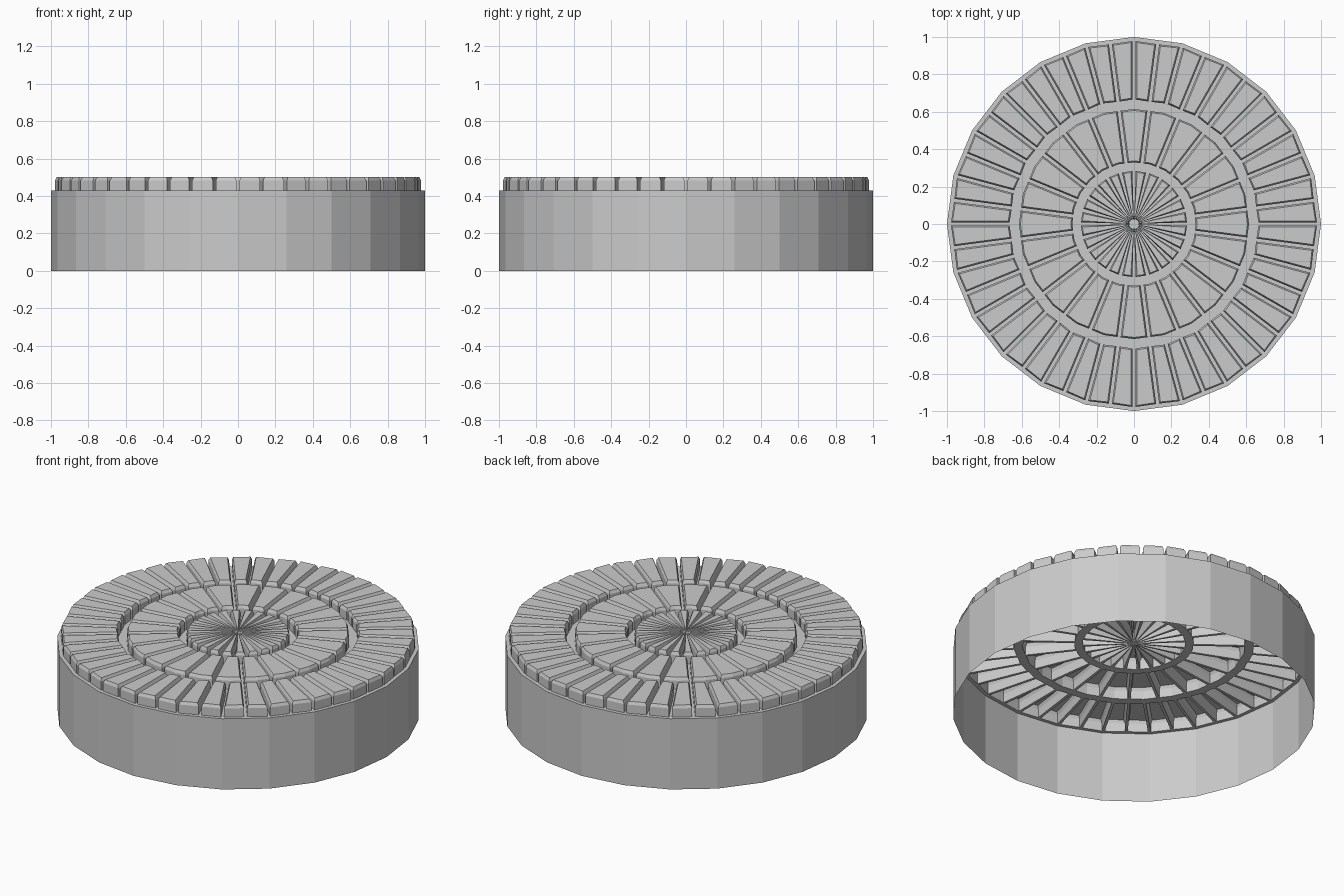
import bpy, bmesh
from math import sin, cos, pi, radians

if "Cube" in bpy.data.objects:
    bpy.data.objects.remove(bpy.data.objects["Cube"])

SIDES = 24
STEP = 2 * pi / SIDES
FLOOR, SHOULDER, TOP = 0.43, 0.482, 0.50


def gon(r, a):
    """Point at angle a on a 24-sided polygon whose corners have radius r."""
    k = (a % STEP) - STEP / 2
    rr = r * cos(STEP / 2) / cos(k)
    return rr * cos(a), rr * sin(a)


def outline(r0, r1, a0, a1, g0, g1, bent):
    """Sector outline; g0/g1 are side gaps at the inner/outer end."""
    am = (a0 + a1) / 2

    def corner(r, a, g):
        x, y = gon(r, a)
        return x - sin(a) * g, y + cos(a) * g

    pts = [corner(r0, a0, g0), corner(r1, a0, g1)]
    if bent:
        pts.append(gon(r1, am))
    pts += [corner(r1, a1, -g1), corner(r0, a1, -g0)]
    if bent:
        pts.append(gon(r0, am))
    return pts


def make_object(name, bm):
    bmesh.ops.remove_doubles(bm, verts=bm.verts, dist=1e-5)
    bmesh.ops.dissolve_degenerate(bm, edges=bm.edges, dist=1e-6)
    me = bpy.data.meshes.new(name)
    bm.to_mesh(me)
    bm.free()
    ob = bpy.data.objects.new(name, me)
    bpy.context.collection.objects.link(ob)


def stone_ring(name, count, start, cell, tile, gaps, bevel, bent=False):
    """Ring of hollow raised stones joined by a groove floor."""
    bm = bmesh.new()
    w = 2 * pi / count
    for i in range(count):
        a0 = start + i * w
        a1 = a0 + w
        g0, g1 = gaps
        b0, b1 = bevel
        layers = [
            (outline(*cell, a0, a1, 0, 0, bent), FLOOR),
            (outline(*tile, a0, a1, g0, g1, bent), FLOOR),
            (outline(*tile, a0, a1, g0, g1, bent), SHOULDER),
            (outline(tile[0] + b1, tile[1] - b1, a0, a1,
                     g0 + b0, g1 + b1, bent), TOP)]
        loops = [[bm.verts.new((x, y, z)) for x, y in pts] for pts, z in layers]
        n = len(loops[0])
        for lo, hi in zip(loops, loops[1:]):
            for j in range(n):
                k = (j + 1) % n
                bm.faces.new((lo[j], lo[k], hi[k], hi[j]))
        bm.faces.new(loops[-1])
    make_object(name, bm)


# Outer, middle and centre paving
stone_ring("outer_stones", 48, 0, (0.64, 1.0), (0.665, 0.978),
           (0.008, 0.008), (0.008, 0.008))
stone_ring("middle_stones", 24, STEP / 2, (0.305, 0.64), (0.33, 0.615),
           (0.008, 0.008), (0.008, 0.008), bent=True)
stone_ring("centre_stones", 24, 0, (0.001, 0.305), (0.025, 0.283),
           (0.0008, 0.009), (0.001, 0.008))

# Drum wall, open underneath
bm = bmesh.new()
ring = [[bm.verts.new((cos(i * STEP), sin(i * STEP), z)) for i in range(SIDES)]
        for z in (0, FLOOR)]
for i in range(SIDES):
    j = (i + 1) % SIDES
    bm.faces.new((ring[0][i], ring[0][j], ring[1][j], ring[1][i]))
make_object("drum_wall", bm)
